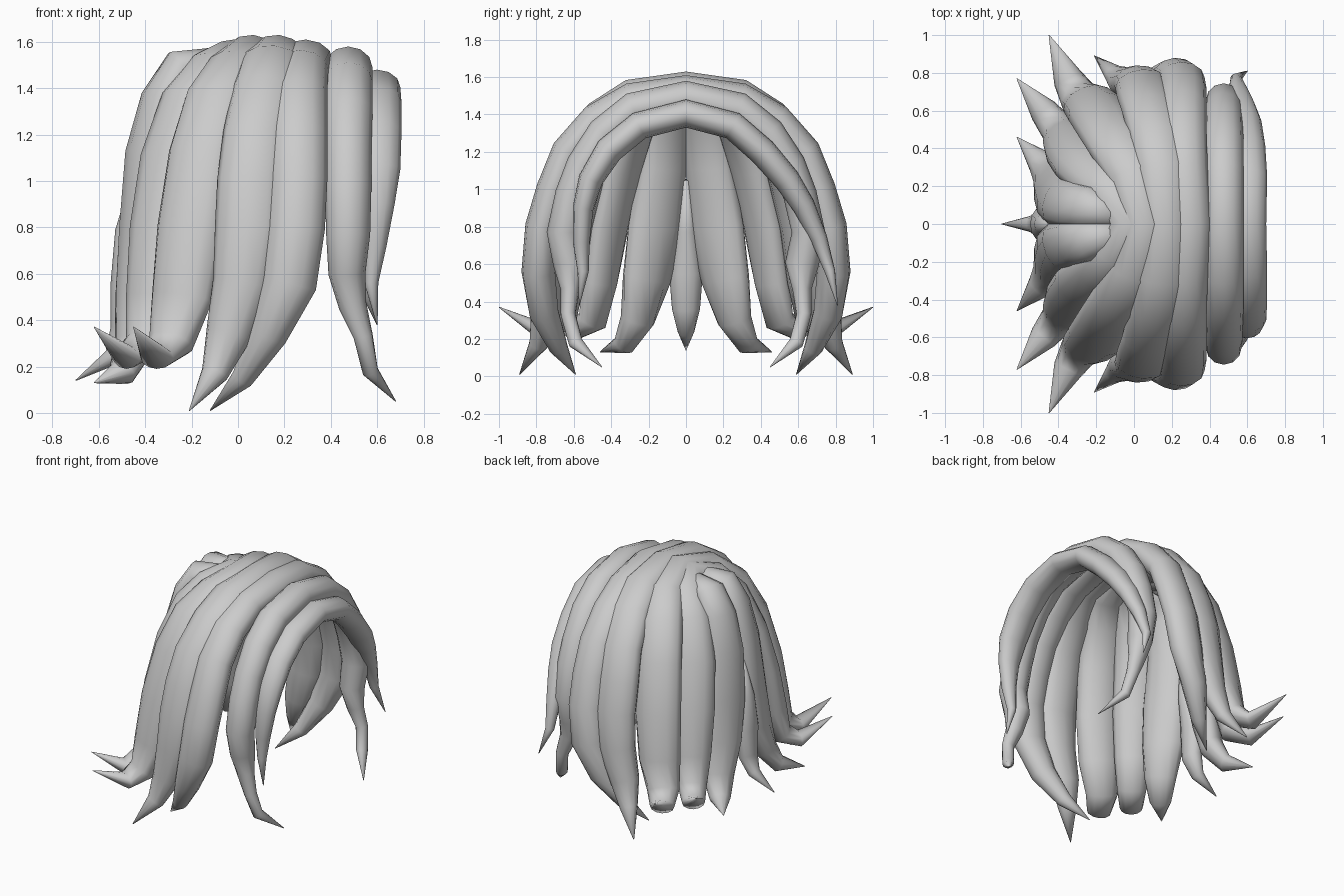
import bpy, bmesh, math
from mathutils import Vector

hair = bpy.data.materials.new("hair grey")
hair.diffuse_color = (0.6, 0.6, 0.6, 1)
SIDES = 12


def strand(name, pts, cx, flare=False):
    """Sweep an ellipse along pts (x, y, z, half width, half thickness); cx = x of head axis.
    flare: the tip turns outward, so the low sections face upward."""
    bm = bmesh.new()
    P = [Vector(p[:3]) for p in pts]
    rings = []
    for i, p in enumerate(pts):
        d1 = (P[i] - P[max(i - 1, 0)]).normalized()
        d2 = (P[min(i + 1, len(P) - 1)] - P[i]).normalized()
        tan = (d1 + d2).normalized()
        out = (P[i] - Vector((cx, 0, min(0.8, p[2])))).normalized()
        if flare and p[2] < 0.45:
            out += Vector((0, 0, 2))
        nor = (out - tan * out.dot(tan)).normalized()
        wid = tan.cross(nor)
        ring = []
        for k in range(SIDES):
            t = 2 * math.pi * k / SIDES
            ring.append(bm.verts.new(P[i] + wid * p[3] * math.cos(t) + nor * p[4] * math.sin(t)))
        rings.append(ring)
    for r, s in zip(rings, rings[1:]):
        for k in range(SIDES):
            j = (k + 1) % SIDES
            bm.faces.new((r[k], r[j], s[j], s[k]))
    bm.faces.new(rings[0][::-1])
    bm.faces.new(rings[-1])
    bmesh.ops.recalc_face_normals(bm, faces=bm.faces)
    me = bpy.data.meshes.new(name)
    bm.to_mesh(me)
    bm.free()
    me.materials.append(hair)
    me.polygons.foreach_set("use_smooth", [True] * len(me.polygons))
    ob = bpy.data.objects.new(name, me)
    bpy.context.collection.objects.link(ob)


def flip(pts):
    return [(p[0], -p[1]) + tuple(p[2:]) for p in pts]


def arch(name, half, cx, flare=False):
    """Full strand over the crown, mirrored at y = 0."""
    strand(name, flip(half[:0:-1]) + half, cx, flare)


TIP = (0.002, 0.002)

# fringe strand, different on each side, tucked under the face lock
left = [(.6, .25, 1.34, .105, .075), (.59, .41, 1.2, .105, .075), (.575, .54, 1.05, .1, .07),
        (.565, .63, .91, .075, .06), (.55, .71, .74, .05, .045), (.54, .77, .56, .03, .028), (.6, .81, .38) + TIP]
right = [(.6, -.25, 1.34, .105, .075), (.6, -.41, 1.21, .105, .075), (.6, -.51, 1.05, .1, .065),
         (.6, -.55, .9, .075, .055), (.59, -.56, .72, .05, .045), (.575, -.55, .56, .03, .03), (.6, -.57, .38) + TIP]
strand("fringe_strand", right[::-1] + [(.6, 0, 1.405, .1, .075)] + left, .6)

# long curling face lock
arch("face_lock", [
    (.475, 0, 1.49, .105, .09), (.475, .28, 1.43, .105, .09), (.475, .44, 1.3, .105, .09),
    (.475, .55, 1.13, .1, .09), (.475, .61, .97, .1, .09), (.475, .655, .77, .095, .09), (.47, .62, .6, .08, .09),
    (.495, .62, .46, .06, .05), (.54, .63, .33, .042, .04), (.57, .59, .18, .035, .04), (.68, .45, .05) + TIP], .475)

# side strands
arch("front_side_strand", [
    (.29, 0, 1.52, .12, .09), (.27, .29, 1.48, .12, .09), (.26, .48, 1.37, .125, .09), (.26, .63, 1.2, .125, .09),
    (.26, .71, 1.0, .125, .09), (.25, .77, .8, .125, .09), (.22, .79, .56, .12, .09), (.13, .76, .34, .085, .08),
    (.02, .68, .15, .05, .05), (-.12, .59, .01) + TIP], .27)
arch("side_strand", [
    (.17, 0, 1.54, .12, .09), (.15, .29, 1.5, .14, .09), (.12, .46, 1.39, .145, .09), (.08, .61, 1.2, .145, .09),
    (.06, .68, 1.0, .15, .09), (.05, .73, .8, .15, .09), (.02, .75, .56, .13, .09), (-.04, .75, .34, .1, .08),
    (-.1, .79, .17, .06, .05), (-.21, .89, .01) + TIP], .1)
arch("rear_side_strand", [
    (.06, 0, 1.54, .12, .09), (0, .26, 1.48, .14, .09), (-.09, .41, 1.35, .145, .09), (-.15, .52, 1.12, .155, .09),
    (-.2, .6, .8, .155, .09), (-.24, .64, .5, .14, .09), (-.29, .67, .3, .105, .08),
    (-.35, .77, .24, .08, .05), (-.45, 1.0, .37) + TIP], 0, True)
arch("back_side_strand", [
    (-.02, 0, 1.53, .11, .08), (-.12, .17, 1.48, .12, .08), (-.22, .26, 1.35, .13, .08), (-.3, .34, 1.1, .14, .08),
    (-.345, .41, .8, .14, .08), (-.375, .46, .5, .12, .08), (-.4, .5, .3, .095, .075),
    (-.48, .6, .24, .075, .05), (-.62, .77, .37) + TIP], -.05, True)

# paired back strands meeting on the centre line
back = [(-.06, .045, 1.52, .06, .06), (-.25, .09, 1.49, .11, .08), (-.335, .105, 1.35, .125, .08),
        (-.39, .125, 1.12, .14, .085), (-.41, .165, .8, .16, .085), (-.425, .21, .52, .145, .085),
        (-.44, .26, .3, .105, .08), (-.5, .33, .17, .07, .055), (-.62, .46, .13) + TIP]
strand("back_strand_left", back, -.1, True)
strand("back_strand_right", flip(back), -.1, True)

# small centre strand at the nape
strand("nape_strand", [
    (-.42, 0, 1.05, .02, .03), (-.46, 0, .78, .06, .07), (-.49, 0, .55, .09, .06), (-.49, 0, .36, .075, .06),
    (-.54, 0, .24, .045, .04), (-.7, 0, .14) + TIP], -.1, True)
